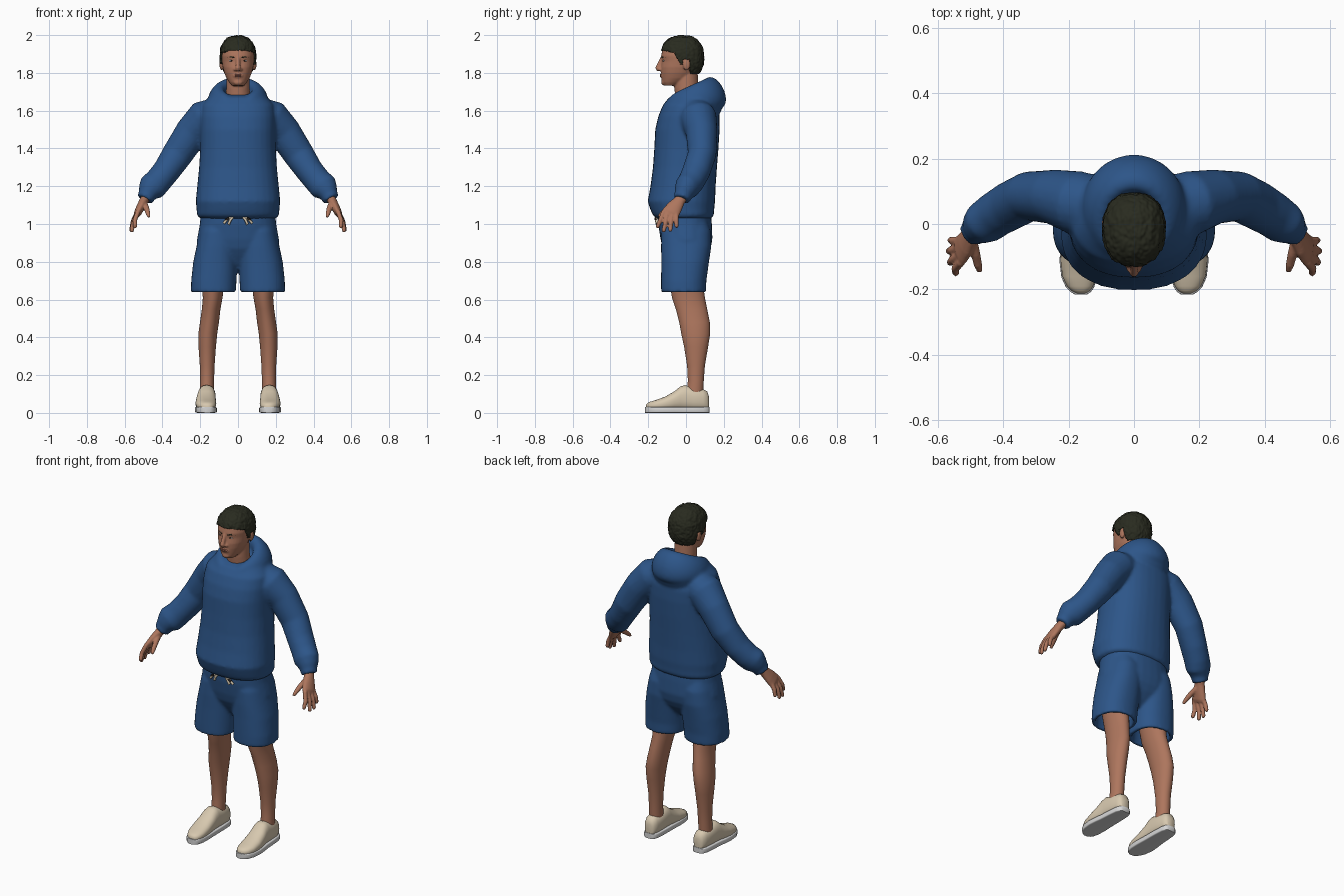
import bpy, bmesh, math
from mathutils import Vector, noise


def material(name, rgb):
    m = bpy.data.materials.new(name)
    m.diffuse_color = (*rgb, 1)
    return m


BLUE = material("blue cloth", (0.026, 0.092, 0.25))
SKIN = material("skin", (0.42, 0.18, 0.11))
HAIR = material("dark hair", (0.022, 0.024, 0.014))
CREAM = material("cream canvas", (0.68, 0.58, 0.43))
WHITE = material("sole white", (0.66, 0.66, 0.66))
LIP = material("lip", (0.33, 0.12, 0.085))
DARK = material("dark brown", (0.02, 0.015, 0.012))


def oval(c, u, v, n=2.0, count=32):
    """Superellipse ring around c with half axes u and v."""
    pts = []
    for i in range(count):
        a = math.tau * i / count
        ca, sa = math.cos(a), math.sin(a)
        pts.append(Vector(c) + Vector(u) * math.copysign(abs(ca) ** (2 / n), ca)
                   + Vector(v) * math.copysign(abs(sa) ** (2 / n), sa))
    return pts


def loft(bm, rings, closed=False):
    vs = [[bm.verts.new(p) for p in r] for r in rings]
    n = len(vs[0])
    pairs = list(zip(vs, vs[1:])) + ([(vs[-1], vs[0])] if closed else [])
    for a, b in pairs:
        for i in range(n):
            bm.faces.new((a[i], a[(i + 1) % n], b[(i + 1) % n], b[i]))
    if not closed:
        bm.faces.new(vs[0])
        bm.faces.new(vs[-1])


def stack(bm, rows, n=2.0):
    """Horizontal rings: z, centre x, half width, front y, back y."""
    loft(bm, [oval((cx, (y0 + y1) / 2, z), (rx, 0, 0), (0, (y1 - y0) / 2, 0), n)
              for z, cx, rx, y0, y1 in rows])


def tube(bm, rows, side=1, count=20):
    """Rings along a path: x, y, z, half size across, half size in depth."""
    ps = [Vector((side * r[0], r[1], r[2])) for r in rows]
    rings = []
    for i, r in enumerate(rows):
        t = (ps[min(i + 1, len(ps) - 1)] - ps[max(i - 1, 0)]).normalized()
        u = t.cross(Vector((0, 1, 0))).normalized()
        v = u.cross(t).normalized()
        rings.append(oval(ps[i], u * r[3], v * r[4], 2, count))
    loft(bm, rings)


def ball(bm, c, r):
    res = bmesh.ops.create_icosphere(bm, subdivisions=3, radius=1)
    for v in res["verts"]:
        v.co = Vector(c) + Vector((v.co.x * r[0], v.co.y * r[1], v.co.z * r[2]))


def finish(bm, name, mat, voxel=0, smooth=0):
    bmesh.ops.recalc_face_normals(bm, faces=bm.faces)
    for f in bm.faces:
        f.smooth = True
    me = bpy.data.meshes.new(name)
    bm.to_mesh(me)
    bm.free()
    me.materials.append(mat)
    ob = bpy.data.objects.new(name, me)
    bpy.context.collection.objects.link(ob)
    if voxel:
        m = ob.modifiers.new("blend", 'REMESH')
        m.mode, m.voxel_size, m.use_smooth_shade = 'VOXEL', voxel, True
        s = ob.modifiers.new("soften", 'SMOOTH')
        s.factor, s.iterations = 0.5, smooth
    else:
        bpy.context.view_layer.objects.active = ob
        ob.select_set(True)
        bpy.ops.object.shade_smooth_by_angle(angle=math.radians(50))
        ob.select_set(False)
    return ob


# Hoodie: body, sleeves and hood blended together
bm = bmesh.new()
stack(bm, [(1.03, 0, .2, -.155, .135), (1.045, 0, .218, -.175, .148), (1.075, 0, .219, -.188, .149),
           (1.12, 0, .224, -.203, .154), (1.2, 0, .216, -.188, .157), (1.3, 0, .206, -.175, .164),
           (1.4, 0, .2, -.168, .172), (1.5, 0, .2, -.163, .178), (1.57, 0, .2, -.147, .177),
           (1.63, 0, .19, -.122, .16), (1.67, 0, .155, -.09, .14), (1.685, 0, .08, -.05, .1)], 2.3)
for s in (-1, 1):
    tube(bm, [(.1, .05, 1.595, .08, .09), (.175, .065, 1.56, .1, .098), (.245, .083, 1.485, .089, .084),
              (.32, .085, 1.37, .082, .076), (.38, .055, 1.28, .073, .075), (.425, .028, 1.225, .072, .07),
              (.455, .005, 1.195, .076, .066), (.474, -.008, 1.17, .058, .056),
              (.482, -.016, 1.152, .047, .047), (.494, -.024, 1.13, .045, .045)], s)
rings = []
for i in range(48):
    a = math.tau * i / 48
    k = ((1 - math.cos(a)) / 2) ** .7
    d = min(a, math.tau - a)
    c = Vector((.114 * math.sin(a), .032 - .122 * math.cos(a),
                1.635 + .062 * k - .03 * math.exp(-d * d / .15)))
    out = Vector((math.sin(a), -math.cos(a), -.2)).normalized()
    up = Vector((-out.x * .02 * k, -out.y * .02 * k, .036 + .046 * k))
    rings.append(oval(c, out * (.028 + .028 * k), up, 2, 20))
loft(bm, rings, closed=True)
ball(bm, (0, .13, 1.64), (.125, .065, .085))
finish(bm, "hoodie", BLUE, .01, 5)

# Shorts with hollow leg openings
bm = bmesh.new()
stack(bm, [(1.08, 0, .195, -.15, .13), (1.0, 0, .202, -.147, .137), (.92, 0, .217, -.135, .14),
           (.87, 0, .215, -.122, .13), (.83, 0, .18, -.1, .11), (.79, 0, .1, -.075, .08),
           (.76, 0, .03, -.05, .05)], 2.3)
for s in (-1, 1):
    stack(bm, [(1.05, s * .1, .08, -.1, .1), (.96, s * .105, .098, -.13, .132), (.88, s * .112, .108, -.132, .134),
               (.8, s * .12, .117, -.131, .122),
               (.7, s * .128, .12, -.132, .108), (.64, s * .13, .119, -.132, .106),
               (.64, s * .13, .097, -.112, .086), (.76, s * .13, .09, -.105, .085)], 2.3)
finish(bm, "shorts", BLUE, .008, 8)

# Waist drawstrings with dark tips
cords, tips = bmesh.new(), bmesh.new()
for s in (-1, 1):
    for x, z in ((.075, 1.004), (.05, .998)):
        tube(cords, [(.02, -.152, 1.045, .007, .007), (x * .8, -.158, 1.022, .007, .007),
                     (x, -.153, z, .007, .007)], s, 8)
    tube(tips, [(.048, -.161, 1.032, .006, .006), (.066, -.159, 1.02, .006, .006)], s, 8)
finish(cords, "drawstrings", CREAM)
finish(tips, "drawstring_tips", DARK)

for s, side in ((-1, "left"), (1, "right")):
    # Leg
    bm = bmesh.new()
    stack(bm, [(.79, s * .13, .07, -.1, .08), (.68, s * .133, .06, -.085, .09), (.61, s * .134, .052, -.074, .1),
               (.55, s * .142, .049, -.054, .112), (.48, s * .151, .05, -.036, .126),
               (.42, s * .16, .05, -.025, .128), (.35, s * .163, .046, -.01, .117),
               (.25, s * .163, .039, .006, .1), (.17, s * .164, .037, .01, .094),
               (.09, s * .165, .037, .0, .09)])
    finish(bm, side + "_leg", SKIN)

    # Shoe upper and sole: y, centre x, half width, top height
    last = [(.122, .163, .022, .085), (.112, .163, .034, .115), (.09, .164, .042, .125), (.04, .165, .046, .132),
            (-.005, .166, .048, .147), (-.03, .167, .049, .14), (-.06, .169, .052, .115),
            (-.11, .17, .055, .086), (-.16, .168, .051, .068), (-.19, .165, .04, .059),
            (-.204, .163, .028, .052), (-.212, .162, .014, .043)]
    bm, sole = bmesh.new(), bmesh.new()
    loft(bm, [oval((s * cx, y, (top + .012) / 2), (w, 0, 0), (0, 0, (top - .012) / 2), 2.4)
              for y, cx, w, top in last])
    loft(sole, [oval((s * cx, y * 1.02, .016), (w + .003, 0, 0), (0, 0, .016), 7)
                for y, cx, w, top in last])
    finish(bm, side + "_shoe", CREAM)
    finish(sole, side + "_sole", WHITE)

    # Hand: palm, four fingers and thumb
    bm = bmesh.new()
    tube(bm, [(.475, -.005, 1.16, .026, .03), (.497, -.033, 1.125, .024, .03), (.515, -.06, 1.09, .023, .042),
              (.53, -.08, 1.06, .02, .048), (.537, -.087, 1.045, .013, .044)], s)
    for y0, x1, y1, z1 in ((-.122, .545, -.15, .978), (-.1, .562, -.118, .956),
                           (-.076, .566, -.083, .959), (-.053, .56, -.05, .98)):
        mid = ((.532 + x1) / 2 + .008, (y0 + y1) / 2, (1.06 + z1) / 2)
        tube(bm, [(.528, y0 * .95, 1.07, .013, .013), (*mid, .0125, .0125),
                  (x1, y1, z1 + .008, .011, .011), (x1, y1, z1, .007, .007)], s, 12)
    tube(bm, [(.497, -.045, 1.11, .017, .017), (.485, -.09, 1.085, .015, .015),
              (.477, -.125, 1.058, .013, .013), (.472, -.145, 1.038, .008, .008)], s, 12)
    finish(bm, side + "_hand", SKIN, .005, 2)

# Head with neck, nose, lips and ears
bm = bmesh.new()
stack(bm, [(1.732, 0, .032, -.115, -.05), (1.75, 0, .047, -.127, -.01), (1.772, 0, .061, -.13, .03),
           (1.8, 0, .073, -.133, .05), (1.83, 0, .081, -.134, .065), (1.862, 0, .085, -.128, .073),
           (1.89, 0, .087, -.132, .075), (1.925, 0, .083, -.124, .07), (1.955, 0, .06, -.09, .05),
           (1.97, 0, .035, -.055, .03)], 2.15)
stack(bm, [(1.58, 0, .075, -.05, .085), (1.66, 0, .066, -.055, .075), (1.72, 0, .062, -.062, .066),
           (1.8, 0, .06, -.06, .062)])
tube(bm, [(0, -.125, 1.882, .01, .01), (0, -.139, 1.85, .011, .012), (0, -.149, 1.825, .014, .014),
          (0, -.142, 1.812, .013, .012)])
ball(bm, (0, -.128, 1.786), (.026, .009, .013))
ball(bm, (0, -.118, 1.75), (.024, .013, .016))
for s in (-1, 1):
    ball(bm, (s * .014, -.136, 1.818), (.01, .011, .008))
    ball(bm, (s * .087, .003, 1.845), (.011, .02, .032))
finish(bm, "head", SKIN, .005, 2)

# Face details
bm = bmesh.new()
ball(bm, (0, -.132, 1.79), (.022, .006, .0045))
ball(bm, (0, -.1315, 1.782), (.019, .0065, .0045))
finish(bm, "lips", LIP)
whites, irises, brows = bmesh.new(), bmesh.new(), bmesh.new()
for s in (-1, 1):
    ball(whites, (s * .034, -.117, 1.864), (.014, .005, .0045))
    ball(irises, (s * .034, -.119, 1.864), (.006, .005, .0048))
    tube(brows, [(.017, -.127, 1.881, .004, .004), (.036, -.121, 1.886, .005, .004),
                 (.056, -.104, 1.881, .003, .004)], s, 8)
finish(whites, "eyes", WHITE)
finish(irises, "irises", DARK)
finish(brows, "eyebrows", HAIR)

# Short curly hair: a bumpy, slightly boxy cap trimmed along the hairline
bm = bmesh.new()
bmesh.ops.create_icosphere(bm, subdivisions=6, radius=1)
for v in bm.verts:
    d = v.co.normalized()
    k = 1 + .035 * noise.noise(d * 5) + .03 * noise.noise(d * 10)
    k /= sum(abs(c) ** 2.4 for c in d) ** (1 / 2.4)
    v.co = Vector((d.x * .096 * k, d.y * .114 * k - .019, d.z * .116 * k + 1.882))


def below_hairline(p):
    if p.y < -.06:
        return p.z < 1.92 - .4 * max(0, abs(p.x) - .06)
    if p.y < -.03:
        return p.z < 1.90 - 1.7 * (p.y + .06)
    return p.z < (1.845 if p.y < -.018 else 1.872 if p.y < .022 else 1.795)


bmesh.ops.delete(bm, geom=[f for f in bm.faces if below_hairline(f.calc_center_median())], context='FACES')
hair = finish(bm, "hair", HAIR)
m = hair.modifiers.new("thickness", 'SOLIDIFY')
m.thickness, m.offset = .02, -1
